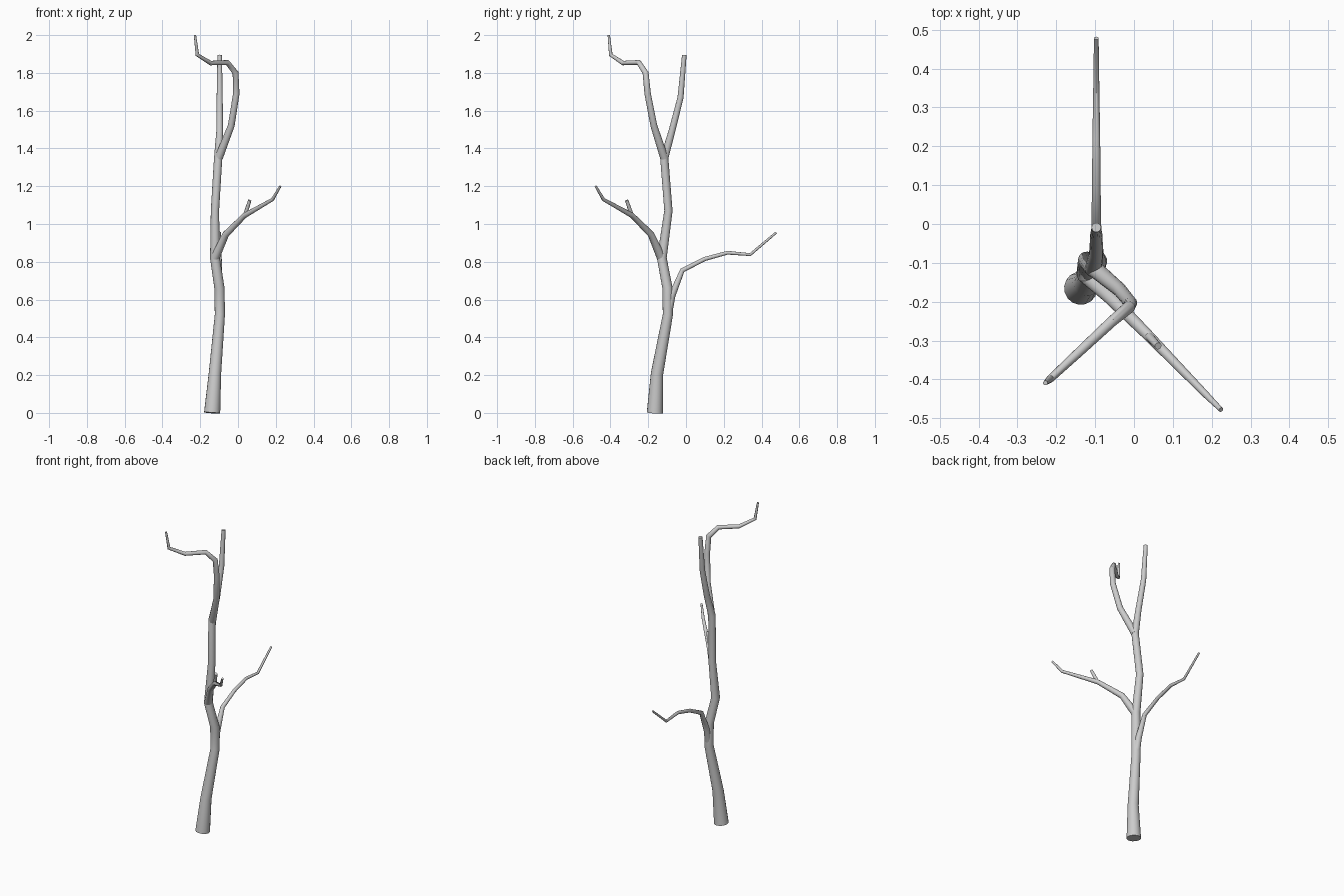
import bpy
import math


def limb(name, points):
    """Tapered round tube through (x, y, z, radius) points."""
    cu = bpy.data.curves.new(name, 'CURVE')
    cu.dimensions = '3D'
    cu.bevel_depth = 1.0
    cu.bevel_resolution = 6
    cu.use_fill_caps = True
    sp = cu.splines.new('POLY')
    sp.points.add(len(points) - 1)
    for p, (x, y, z, r) in zip(sp.points, points):
        p.co = (x, y, z, 1)
        p.radius = r
    ob = bpy.data.objects.new(name, cu)
    bpy.context.collection.objects.link(ob)
    bpy.ops.object.select_all(action='DESELECT')
    ob.select_set(True)
    bpy.context.view_layer.objects.active = ob
    bpy.ops.object.convert(target='MESH')
    bpy.ops.object.shade_smooth_by_angle(angle=math.radians(40))


# Main stem, continuing into the straight rear fork
limb("trunk", [
    (-0.137, -0.165, 0.0, 0.043), (-0.122, -0.153, 0.21, 0.033),
    (-0.096, -0.096, 0.52, 0.027), (-0.098, -0.098, 0.66, 0.027),
    (-0.122, -0.128, 0.82, 0.026), (-0.122, -0.093, 1.07, 0.022),
    (-0.105, -0.115, 1.35, 0.022), (-0.097, -0.075, 1.49, 0.018),
    (-0.097, -0.029, 1.67, 0.016), (-0.097, -0.009, 1.895, 0.012)])

# Crooked front fork
limb("crooked_fork", [
    (-0.102, -0.115, 1.35, 0.022), (-0.036, -0.17, 1.52, 0.018),
    (-0.009, -0.203, 1.69, 0.017), (-0.013, -0.214, 1.80, 0.016),
    (-0.056, -0.25, 1.855, 0.014), (-0.145, -0.333, 1.852, 0.012),
    (-0.215, -0.398, 1.895, 0.010), (-0.228, -0.409, 2.0, 0.006)])

# Front right branch and its twig
limb("front_right_branch", [
    (-0.122, -0.13, 0.82, 0.024), (-0.065, -0.185, 0.945, 0.018),
    (0.035, -0.285, 1.045, 0.014), (0.183, -0.437, 1.13, 0.009),
    (0.224, -0.478, 1.2, 0.006)])
limb("twig", [(0.035, -0.285, 1.04, 0.011), (0.062, -0.314, 1.125, 0.009)])

# Rear branch
limb("rear_branch", [
    (-0.096, -0.096, 0.52, 0.022), (-0.097, -0.075, 0.62, 0.019),
    (-0.097, -0.019, 0.755, 0.013), (-0.097, 0.10, 0.815, 0.011),
    (-0.097, 0.22, 0.848, 0.010), (-0.097, 0.34, 0.838, 0.008),
    (-0.097, 0.478, 0.955, 0.006)])
